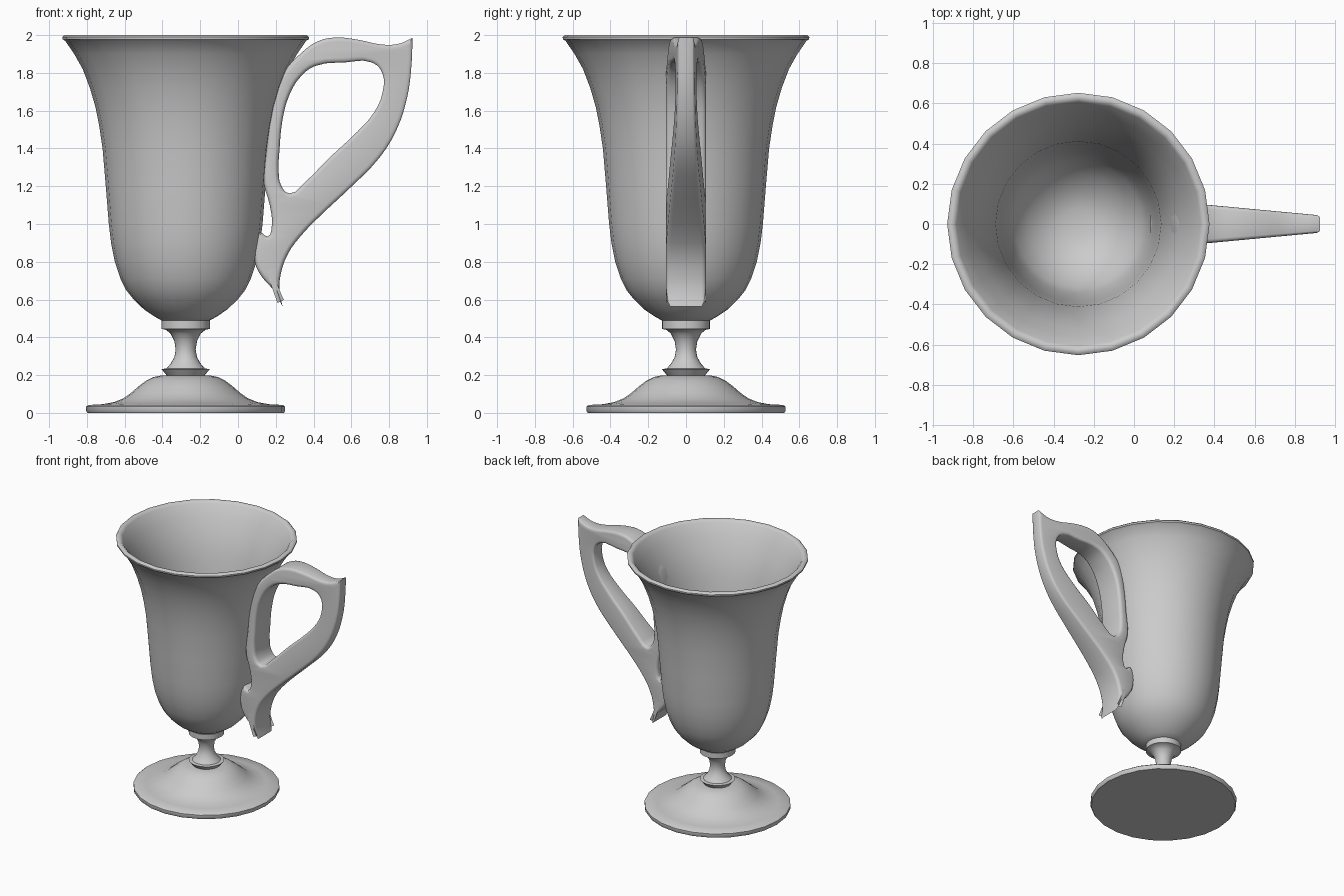
import bpy, bmesh
from math import radians
from mathutils import Vector

if "Cube" in bpy.data.objects:
    bpy.data.objects.remove(bpy.data.objects["Cube"])

CX = -0.277      # axis of the cup
SIDES = 24


def smooth(obj, angle):
    bpy.ops.object.select_all(action='DESELECT')
    obj.select_set(True)
    bpy.context.view_layer.objects.active = obj
    bpy.ops.object.shade_smooth_by_angle(angle=radians(angle))


def lathe(name, profile, angle=40):
    """Revolve (radius, z) points around the cup axis."""
    bm = bmesh.new()
    verts = [bm.verts.new((r, 0, z)) for r, z in profile]
    edges = [bm.edges.new(p) for p in zip(verts, verts[1:])]
    bmesh.ops.spin(bm, geom=verts + edges, cent=(0, 0, 0), axis=(0, 0, 1),
                   angle=radians(360), steps=SIDES, use_duplicate=False)
    bmesh.ops.remove_doubles(bm, verts=bm.verts, dist=0.0005)
    bmesh.ops.recalc_face_normals(bm, faces=bm.faces)
    mesh = bpy.data.meshes.new(name)
    bm.to_mesh(mesh)
    bm.free()
    obj = bpy.data.objects.new(name, mesh)
    obj.location.x = CX
    bpy.context.collection.objects.link(obj)
    smooth(obj, angle)
    return obj


# Bowl: outside wall, rolled rim, inside wall
lathe("bowl", [
    (0, .485), (.12, .485), (.165, .51), (.22, .547), (.275, .60), (.315, .65),
    (.345, .71), (.375, .80), (.395, .90), (.407, 1.0), (.423, 1.2),
    (.44, 1.4), (.458, 1.52), (.478, 1.62), (.507, 1.72), (.545, 1.82),
    (.59, 1.90), (.638, 1.97), (.652, 1.978), (.653, 1.99), (.642, 2.0),
    (.622, 2.0), (.607, 1.985), (.56, 1.90), (.517, 1.82), (.48, 1.72),
    (.45, 1.62), (.412, 1.4), (.395, 1.2), (.379, 1.0), (.348, .80),
    (.318, .71), (.25, .62), (.16, .55), (.08, .525), (0, .52)], 50)

# Stem: collar, waisted neck, lower flange
lathe("stem", [
    (0, .49), (.128, .488), (.128, .445), (.105, .44), (.08, .42), (.06, .38),
    (.053, .335), (.06, .295), (.08, .26), (.102, .235), (.128, .232),
    (.10, .198), (0, .198)], 35)

# Foot: bell-shaped base with a flat underside
lathe("foot", [
    (0, .2), (.13, .198), (.17, .19), (.21, .17), (.25, .14), (.29, .105),
    (.33, .077), (.38, .057), (.44, .046), (.515, .042), (.527, .033),
    (.527, .01), (.52, 0), (0, 0)], 40)

# Handle: flat silhouette with a hole, x and z coordinates
outer = [
    (.925, 1.987), (.855, 1.955), (.76, 1.95), (.644, 1.974), (.51, 1.987),
    (.42, 1.966), (.34, 1.91), (.245, 1.81), (.208, 1.75), (.17, 1.58),
    (.15, 1.394), (.136, 1.22), (.168, 1.10), (.178, .98), (.157, .934),
    (.115, .955), (.09, .80), (.125, .722), (.194, .643), (.236, .563),
    (.22, .643), (.226, .733), (.263, .839), (.326, .929), (.432, 1.04),
    (.59, 1.188), (.75, 1.352), (.84, 1.5), (.893, 1.659), (.914, 1.79)]
hole = [
    (.22, 1.394), (.236, 1.553), (.273, 1.685), (.337, 1.786), (.41, 1.837),
    (.564, 1.855), (.71, 1.855), (.764, 1.80), (.766, 1.70), (.723, 1.595),
    (.633, 1.49), (.485, 1.352), (.353, 1.22), (.273, 1.162), (.23, 1.2),
    (.215, 1.288)]
corners = {outer[0], outer[19]}
BEVEL, HALF = .022, .1

curve = bpy.data.curves.new("handle", 'CURVE')
curve.dimensions = '2D'
curve.fill_mode = 'BOTH'
curve.resolution_u = 3
curve.extrude = HALF - BEVEL
curve.bevel_depth = BEVEL
curve.bevel_resolution = 2
curve.offset = -BEVEL
for points in (outer, hole):
    spline = curve.splines.new('BEZIER')
    spline.bezier_points.add(len(points) - 1)
    spline.use_cyclic_u = True
    for bp, p in zip(spline.bezier_points, points):
        bp.co = (*p, 0)
        kind = 'VECTOR' if p in corners else 'AUTO'
        bp.handle_left_type = bp.handle_right_type = kind
handle = bpy.data.objects.new("handle", curve)
bpy.context.collection.objects.link(handle)
bpy.ops.object.select_all(action='DESELECT')
handle.select_set(True)
bpy.context.view_layer.objects.active = handle
bpy.ops.object.convert(target='MESH')
handle = bpy.context.view_layer.objects.active

# Stand the handle upright and taper its thickness towards the outer tip
for v in handle.data.vertices:
    x, z, depth = v.co
    half = min(.107, .13 - .094 * x)
    v.co = Vector((x, -depth * half / HALF, z))
bm = bmesh.new()
bm.from_mesh(handle.data)
bmesh.ops.remove_doubles(bm, verts=bm.verts, dist=0.0005)
bmesh.ops.recalc_face_normals(bm, faces=bm.faces)
bm.to_mesh(handle.data)
bm.free()
smooth(handle, 40)
